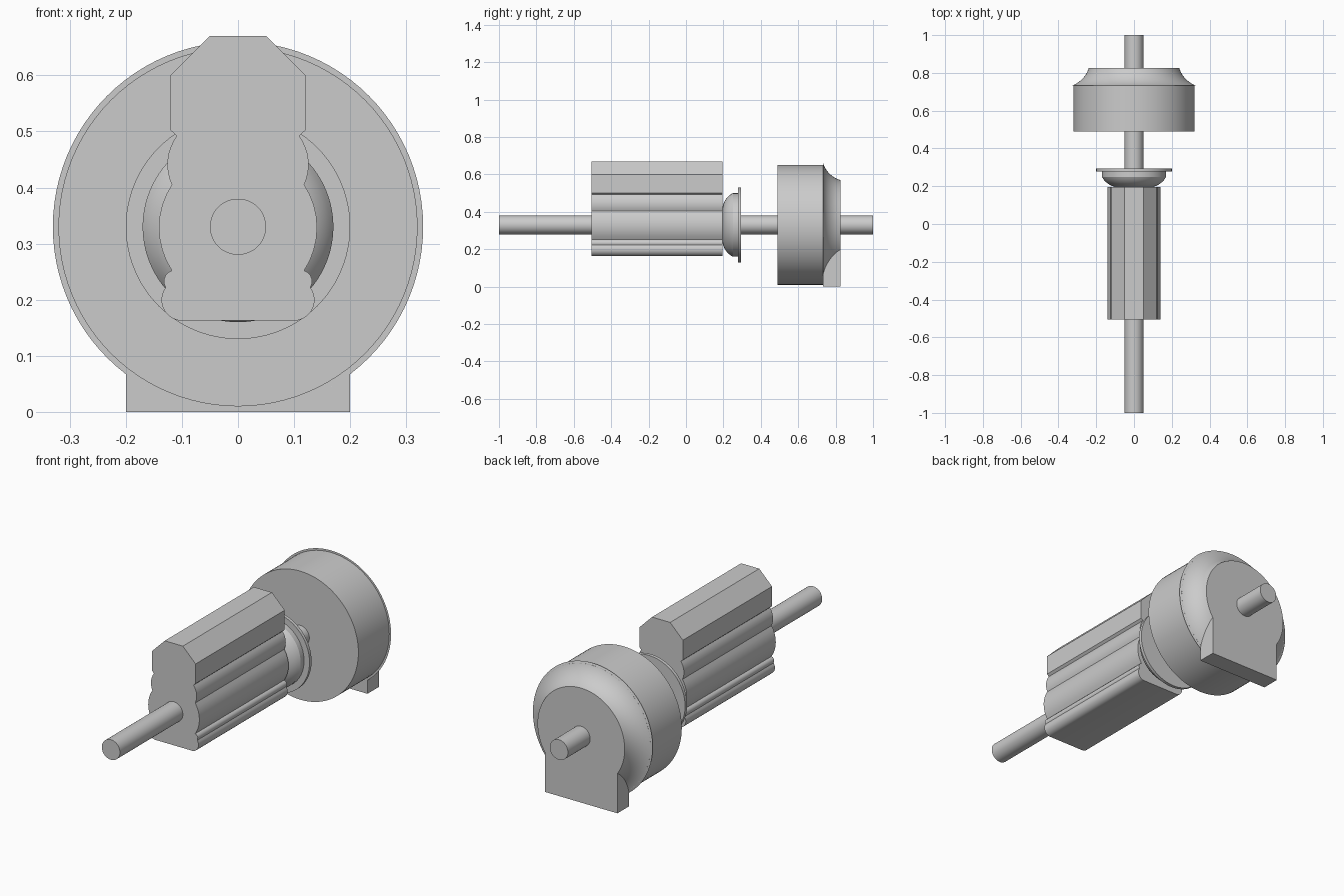
import bpy, bmesh, math

if "Cube" in bpy.data.objects:
    bpy.data.objects.remove(bpy.data.objects["Cube"])

AXIS_Z = 0.33


def arc(p, q, bulge, n=8):
    """Circular arc from p to q; bulge is the sagitta, to the left of p->q."""
    dx, dy = q[0] - p[0], q[1] - p[1]
    c = math.hypot(dx, dy)
    r = (c * c / 4 + bulge * bulge) / (2 * bulge)
    nx, ny = -dy / c, dx / c
    cx = (p[0] + q[0]) / 2 + nx * (bulge - r)
    cy = (p[1] + q[1]) / 2 + ny * (bulge - r)
    a0 = math.atan2(p[1] - cy, p[0] - cx)
    a1 = math.atan2(q[1] - cy, q[0] - cx)
    d = (a1 - a0 + math.pi) % (2 * math.pi) - math.pi
    return [(cx + abs(r) * math.cos(a0 + d * i / n),
             cy + abs(r) * math.sin(a0 + d * i / n)) for i in range(n + 1)]


def finish(name, bm):
    bmesh.ops.recalc_face_normals(bm, faces=bm.faces[:])
    me = bpy.data.meshes.new(name)
    bm.to_mesh(me)
    bm.free()
    ob = bpy.data.objects.new(name, me)
    bpy.context.collection.objects.link(ob)
    bpy.ops.object.select_all(action='DESELECT')
    ob.select_set(True)
    bpy.context.view_layer.objects.active = ob
    bpy.ops.object.shade_smooth_by_angle(angle=math.radians(25))
    return ob


def lathe(name, profile, seg=96):
    """Capped solid of revolution about the shaft; profile is (radius, y)."""
    bm = bmesh.new()
    rings = [[bm.verts.new((r * math.cos(2 * math.pi * i / seg), y,
                            AXIS_Z + r * math.sin(2 * math.pi * i / seg)))
              for i in range(seg)] for r, y in profile]
    for a, b in zip(rings, rings[1:]):
        for i in range(seg):
            j = (i + 1) % seg
            bm.faces.new((a[i], a[j], b[j], b[i]))
    bm.faces.new(rings[0])
    bm.faces.new(rings[-1])
    return finish(name, bm)


def extrude(name, outline, y0, y1):
    """Extrude an (x, z) outline along y."""
    bm = bmesh.new()
    face = bm.faces.new([bm.verts.new((x, y0, z)) for x, z in outline])
    new = bmesh.ops.extrude_face_region(bm, geom=[face])['geom']
    bmesh.ops.translate(bm, vec=(0, y1 - y0, 0),
                        verts=[v for v in new if isinstance(v, bmesh.types.BMVert)])
    return finish(name, bm)


# Long shaft through everything
lathe("shaft", [(0.05, -1), (0.05, 1)], 48)

# Fluted housing: right half outline, mirrored
half = [(0.05, 0.67), (0.12, 0.60), (0.12, 0.502)]
half += arc((0.109, 0.492), (0.118, 0.405), 0.012)
half += arc((0.118, 0.405), (0.118, 0.252), 0.023)[1:]
half += arc((0.118, 0.252), (0.129, 0.222), 0.008, 5)[1:]
half += arc((0.129, 0.222), (0.105, 0.163), 0.018)[1:]
extrude("housing", half + [(-x, z) for x, z in reversed(half)], -0.505, 0.196)

# Flared collar and its flange
lathe("collar", arc((0.09, 0.195), (0.17, 0.25), -0.012) + [(0.17, 0.28)])
lathe("flange", [(0.20, 0.277), (0.20, 0.293)])

# Drum, domed end cap and flat foot
lathe("drum", [(0.32, 0.49), (0.32, 0.737)])
lathe("end_cap", arc((0.33, 0.733), (0.24, 0.825), 0.016, 10))
extrude("foot", [(-0.2, 0), (0.2, 0), (0.2, 0.28), (-0.2, 0.28)], 0.733, 0.825)
